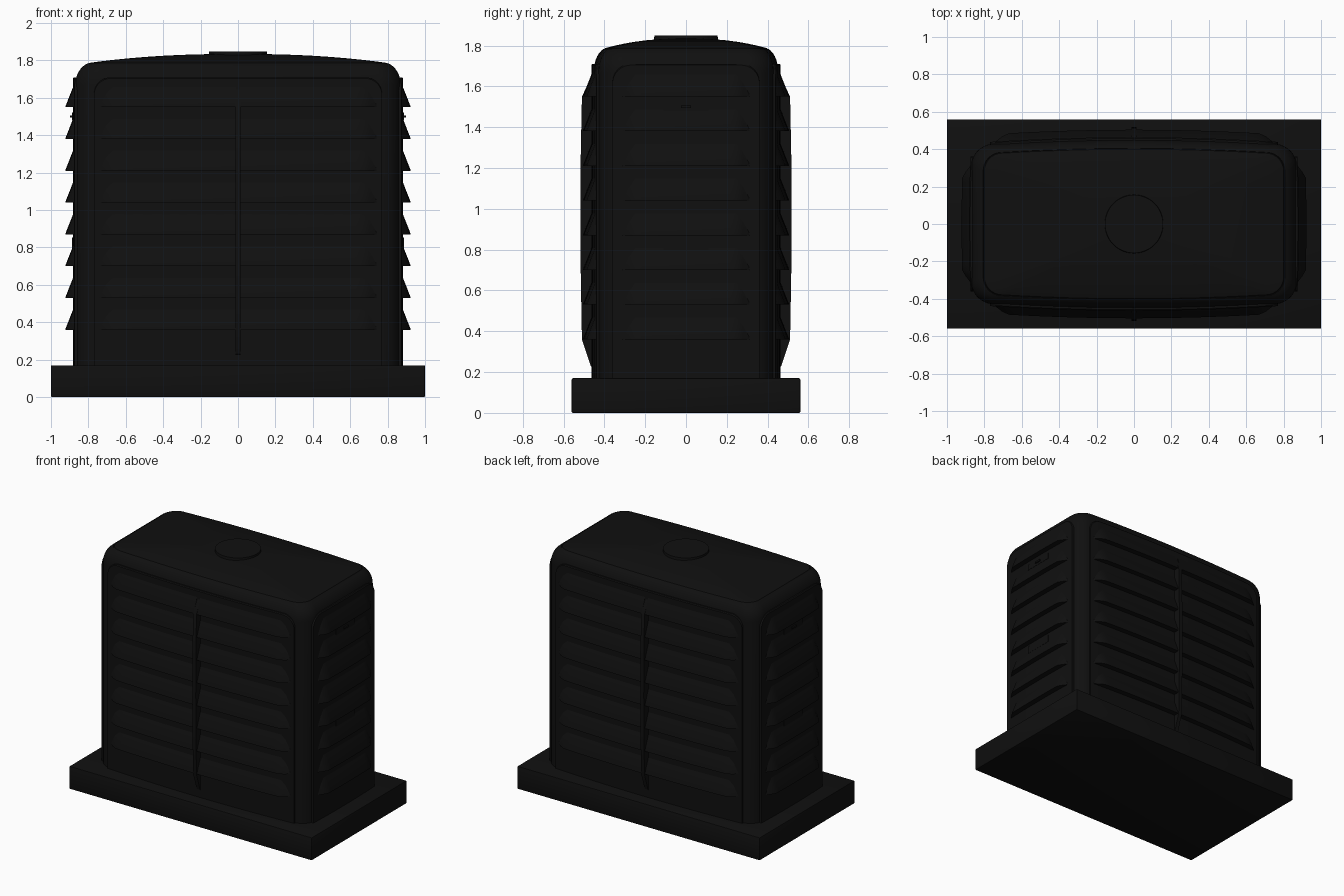
import bpy, bmesh, math

if "Cube" in bpy.data.objects:
    bpy.data.objects.remove(bpy.data.objects["Cube"])

HX, HY, SAG = 0.87, 0.42, 0.032      # cabinet half width, half depth at corners, front bow

mat = bpy.data.materials.new("black_plastic")
mat.diffuse_color = (0.005, 0.005, 0.005, 1)
mat.use_nodes = True
mat.node_tree.nodes["Principled BSDF"].inputs["Base Color"].default_value = mat.diffuse_color


def finish(name, bm, angle=30):
    bmesh.ops.recalc_face_normals(bm, faces=bm.faces)
    me = bpy.data.meshes.new(name)
    bm.to_mesh(me)
    bm.free()
    ob = bpy.data.objects.new(name, me)
    bpy.context.collection.objects.link(ob)
    me.materials.append(mat)
    bpy.ops.object.select_all(action='DESELECT')
    ob.select_set(True)
    bpy.context.view_layer.objects.active = ob
    bpy.ops.object.shade_smooth_by_angle(angle=math.radians(angle))
    return ob


def bow(x):
    return SAG * (1 - (x / HX) ** 2)


def outline(hx, hy, r, n=8, m=12):
    """Rounded rectangle whose long sides bow outwards."""
    pts = []
    for k, (sx, sy) in enumerate([(1, 1), (-1, 1), (-1, -1), (1, -1)]):
        for i in range(n + 1):
            a = math.pi / 2 * (k + i / n)
            pts.append((sx * (hx - r) + r * math.cos(a), sy * (hy - r) + r * math.sin(a)))
        if k in (0, 2):
            x0, y0 = pts[-1]
            for i in range(1, m):
                pts.append((x0 - 2 * x0 * i / m, y0))
    return [(x, y + bow(x) * max(-1, min(1, y / (hy - r)))) for x, y in pts]


def place(side, u, off, z):
    """Point on one of the four walls: u along the wall, off outwards."""
    if side < 2:
        s = -1 if side == 0 else 1
        return (u, s * (HY + bow(u) + off), z)
    s = 1 if side == 2 else -1
    return (s * (HX - 0.06 * u * u + off), u, z)


def sweep(bm, side, stations):
    """stations: list of (u, closed profile of (off, z))."""
    rings = [[bm.verts.new(place(side, u, o, z)) for o, z in prof] for u, prof in stations]
    n = len(rings[0])
    for a, b in zip(rings, rings[1:]):
        for i in range(n):
            bm.faces.new((a[i], a[(i + 1) % n], b[(i + 1) % n], b[i]))
    bm.faces.new(rings[0])
    bm.faces.new(rings[-1])


def lerp(a, b, n):
    return [a + (b - a) * i / n for i in range(n + 1)]


# base slab
bm = bmesh.new()
bmesh.ops.create_cube(bm, size=1)
for v in bm.verts:
    v.co = (v.co.x * 2, v.co.y * 1.12, (v.co.z + 0.5) * 0.17)
bmesh.ops.bevel(bm, geom=bm.edges[:], offset=0.006, segments=2, profile=0.5, affect='EDGES')
finish("base_slab", bm)

# cabinet: lofted walls, rounded shoulder, groove and crowned lid
bm = bmesh.new()
layers = [(0, 0.15), (0, 1.67)]
for i in range(1, 8):
    a = math.radians(70) * i / 7
    layers.append((0.075 * (1 - math.cos(a)) / 0.66 * 0.85, 1.67 + 0.113 * math.sin(a) / 0.94))
layers += [(0.066, 1.779), (0.07, 1.785)]
rings = []
for d, z in layers:
    pts = outline(HX - d, HY - d * 0.75, 0.11 - d * 0.3)
    rings.append([bm.verts.new((x, y, z)) for x, y in pts])
last = outline(HX - 0.075, HY - 0.055, 0.09)
for s in (0.99, 0.93, 0.85, 0.75, 0.62, 0.48, 0.32, 0.15):
    z = 1.787 + 0.048 * (1 - s ** 2.3)
    rings.append([bm.verts.new((x * s, y * s, z)) for x, y in last])
for a, b in zip(rings, rings[1:]):
    for i in range(len(a)):
        j = (i + 1) % len(a)
        bm.faces.new((a[i], a[j], b[j], b[i]))
bm.faces.new(rings[0])
bm.faces.new(rings[-1])
finish("cabinet", bm)

# round cap on the lid
bm = bmesh.new()
bmesh.ops.create_cone(bm, cap_ends=True, segments=48, radius1=0.16, radius2=0.155, depth=0.05)
bmesh.ops.translate(bm, verts=bm.verts, vec=(0, 0, 1.823))
finish("lid_cap", bm)

NAMES = ["front", "back", "right", "left"]
for side, label in enumerate(NAMES):
    wide = side < 2
    half = 0.77 if wide else 0.36
    r = 0.09

    # raised wall panel with rounded upper corners
    bm = bmesh.new()
    arc = [math.pi / 2 * i / 8 for i in range(9)]
    right = [(half - r + r * math.sin(a), 1.71 - r + r * math.cos(a)) for a in arc]
    tops = [(-u, z) for u, z in reversed(right)]
    tops += [(u, 1.71) for u in lerp(-(half - r), half - r, 14)[1:-1]] + right
    sweep(bm, side, [(u, [(-0.03, 0.15), (0.007, 0.15), (0.012, 0.155), (0.012, t - 0.006),
                          (0.006, t), (-0.03, t)]) for u, t in tops])
    finish(label + "_panel", bm)

    # louvers with tapered ends
    bm = bmesh.new()
    spans = [(-0.74, -0.012), (0.012, 0.74)] if wide else [(-0.31, 0.31)]
    for k in range(8):
        zb = 0.36 + 0.17 * k
        for a, b in spans:
            st = []
            for u in lerp(a, b, 20):
                e = min(abs(u - a) if not (wide and a > 0) else 1,
                        abs(b - u) if not (wide and b < 0) else 1)
                f = min(1, e / 0.055)
                o = 0.012 + 0.04 * f
                h = 0.015 + 0.095 * f
                st.append((u, [(-0.01, zb), (o, zb), (o, zb + 0.006), (0.011, zb + h), (-0.01, zb + h)]))
            sweep(bm, side, st)
    finish(label + "_louvers", bm)

    bm = bmesh.new()
    if wide:
        # vertical centre rib
        prof = [(0.0, 0.22), (0.015, 0.23), (0.058, 0.36), (0.064, 0.7), (0.066, 0.95),
                (0.064, 1.25), (0.058, 1.55), (0.012, 1.645), (0.0, 1.645)]
        sweep(bm, side, [(-0.014, prof), (0.014, prof)])
        finish(label + "_centre_rib", bm)
    else:
        # latch plates between the louvers
        for z, h, o in ((1.5, 0.022, 0.018), (0.825, 0.028, 0.018)):
            prof = [(0, z - h), (o, z - h), (o, z + h), (0, z + h)]
            sweep(bm, side, [(-0.11, prof), (0.11, prof)])
        knob = [(0, 1.494), (0.027, 1.494), (0.027, 1.506), (0, 1.506)]
        sweep(bm, side, [(-0.025, knob), (0.025, knob)])
        finish(label + "_latches", bm)
